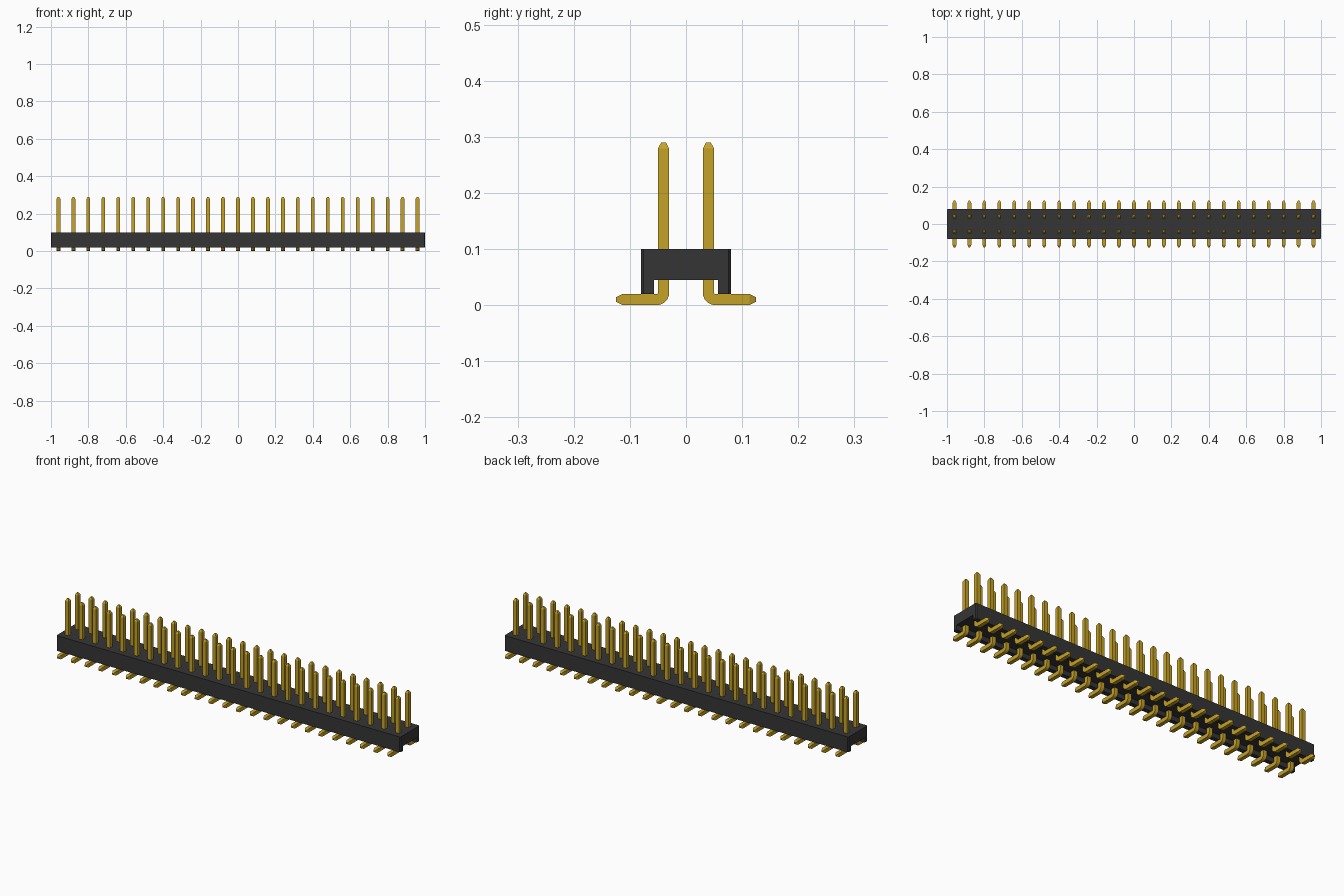
import bpy, bmesh, math

cube = bpy.data.objects.get("Cube")
if cube:
    bpy.data.objects.remove(cube, do_unlink=True)


def material(name, rgb):
    m = bpy.data.materials.new(name)
    m.use_nodes = True
    m.diffuse_color = (*rgb, 1)
    m.node_tree.nodes["Principled BSDF"].inputs["Base Color"].default_value = (*rgb, 1)
    return m


black = material("black plastic", (0.036, 0.036, 0.036))
gold = material("gold metal", (0.56, 0.36, 0.02))

COUNT, PITCH, HALF = 25, 0.08, 0.01


def make_object(name, mesh):
    ob = bpy.data.objects.new(name, mesh)
    bpy.context.collection.objects.link(ob)
    return ob


def bm_to_mesh(bm, name, mat):
    bmesh.ops.recalc_face_normals(bm, faces=bm.faces)
    mesh = bpy.data.meshes.new(name)
    bm.to_mesh(mesh)
    bm.free()
    mesh.materials.append(mat)
    return mesh


# Housing: inverted U profile extruded along x, outer upright corners chamfered
bm = bmesh.new()
profile = [(-0.08, 0.02), (-0.057, 0.02), (-0.057, 0.045), (0.057, 0.045),
           (0.057, 0.02), (0.08, 0.02), (0.08, 0.10), (-0.08, 0.10)]
face = bm.faces.new([bm.verts.new((-1, y, z)) for y, z in profile])
ext = bmesh.ops.extrude_face_region(bm, geom=[face])
for v in ext["geom"]:
    if isinstance(v, bmesh.types.BMVert):
        v.co.x = 1
corners = [e for e in bm.edges
           if all(abs(v.co.x) > 0.99 and abs(v.co.y) > 0.079 for v in e.verts)
           and abs(e.verts[0].co.z - e.verts[1].co.z) > 0.05]
bmesh.ops.bevel(bm, geom=corners, offset=0.004, segments=1, affect='EDGES')
make_object("housing", bm_to_mesh(bm, "housing", black))

# Pin: square section swept down the post, round the bend and out along the foot
# Each ring is (y, z, direction angle of the section, half size)
rings = [(0.04, 0.29, 0, 0.004), (0.04, 0.279, 0, HALF)]
BEND, STEPS = 0.012, 6
for i in range(STEPS + 1):
    a = math.pi / 2 * i / STEPS
    rings.append((0.04 + BEND - BEND * math.cos(a),
                  HALF + BEND - BEND * math.sin(a), a, HALF))
rings += [(0.113, HALF, math.pi / 2, HALF), (0.125, HALF, math.pi / 2, 0.004)]

bm = bmesh.new()
loops = []
for y, z, a, h in rings:
    dy, dz = math.cos(a) * h, math.sin(a) * h
    loops.append([bm.verts.new((sx * h, y + s * dy, z + s * dz))
                  for sx, s in ((-1, -1), (1, -1), (1, 1), (-1, 1))])
for p, q in zip(loops, loops[1:]):
    for k in range(4):
        bm.faces.new((p[k], p[(k + 1) % 4], q[(k + 1) % 4], q[k]))
bm.faces.new(loops[0])
bm.faces.new(loops[-1])
pin_mesh = bm_to_mesh(bm, "pin", gold)

# Two rows of pins, the front row turned round to face the other way
pins = []
for row, turn in (("back", 0), ("front", math.pi)):
    for i in range(COUNT):
        ob = make_object(f"{row}_pin_{i + 1}", pin_mesh)
        ob.location.x = (i - (COUNT - 1) / 2) * PITCH
        ob.rotation_euler.z = turn
        pins.append(ob)

# Smooth only the bend, keeping the square edges sharp
bpy.ops.object.select_all(action='DESELECT')
pins[0].select_set(True)
bpy.context.view_layer.objects.active = pins[0]
bpy.ops.object.shade_smooth_by_angle(angle=math.radians(25))
